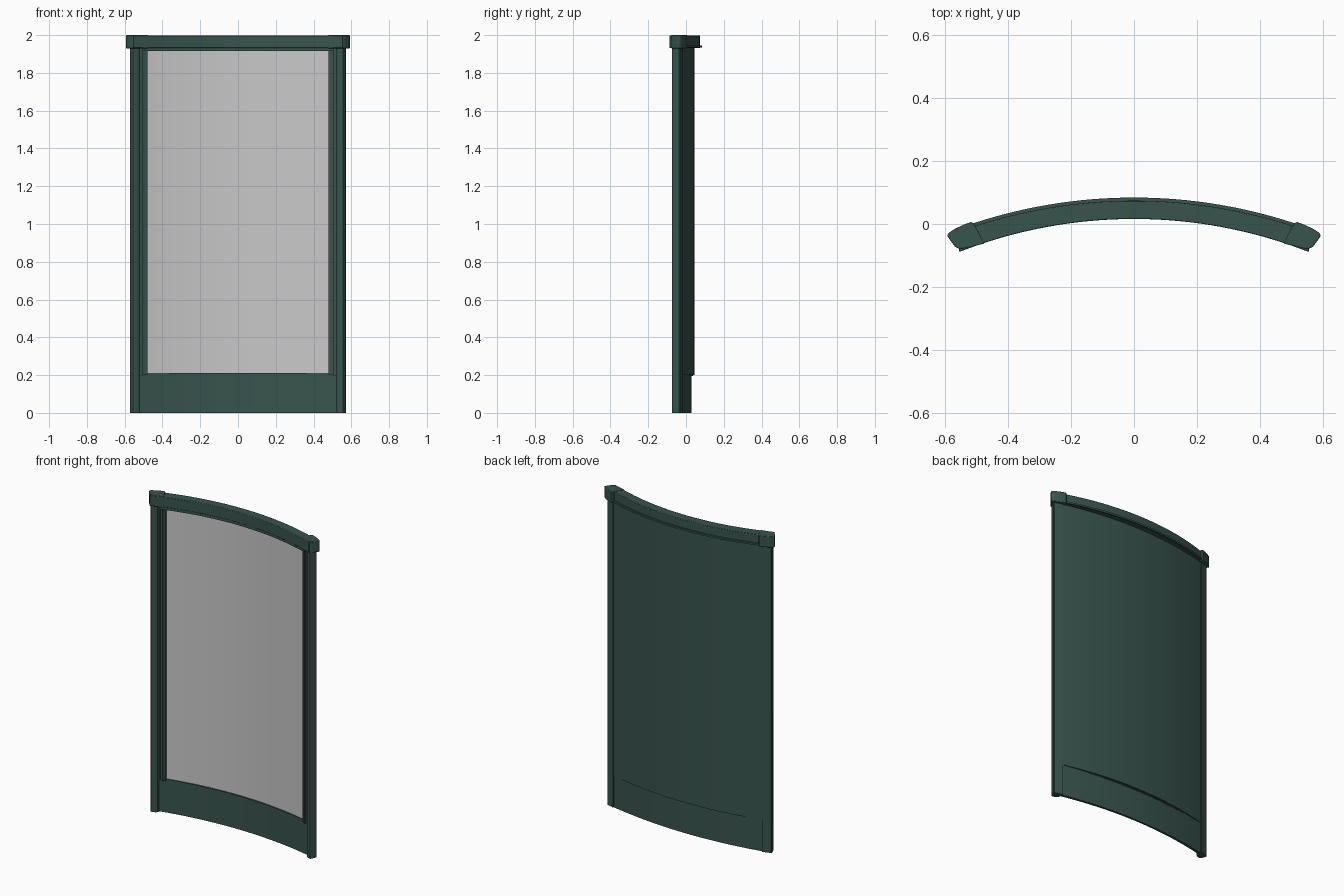
import bpy, bmesh, math

if "Cube" in bpy.data.objects:
    bpy.data.objects.remove(bpy.data.objects["Cube"])


def material(name, rgb):
    m = bpy.data.materials.new(name)
    m.diffuse_color = (*rgb, 1)
    m.use_nodes = True
    m.node_tree.nodes["Principled BSDF"].inputs["Base Color"].default_value = m.diffuse_color
    return m


GREEN = material("dark green", (0.040, 0.088, 0.076))
GREY = material("light grey", (0.58, 0.58, 0.58))


def prism(name, pts, z0, z1, mat=GREEN, bevel=0.0):
    """Extrude a plan outline from z0 to z1."""
    bm = bmesh.new()
    lo = [bm.verts.new((x, y, z0)) for x, y in pts]
    hi = [bm.verts.new((x, y, z1)) for x, y in pts]
    n = len(pts)
    bm.faces.new(lo)
    bm.faces.new(hi)
    for i in range(n):
        j = (i + 1) % n
        bm.faces.new((lo[i], lo[j], hi[j], hi[i]))
    bmesh.ops.recalc_face_normals(bm, faces=bm.faces)
    me = bpy.data.meshes.new(name)
    bm.to_mesh(me)
    bm.free()
    me.materials.append(mat)
    me.shade_smooth()
    me.set_sharp_from_angle(angle=math.radians(30))
    ob = bpy.data.objects.new(name, me)
    bpy.context.collection.objects.link(ob)
    if bevel:
        b = ob.modifiers.new("Bevel", "BEVEL")
        b.width = bevel
        b.segments = 2
        b.limit_method = 'ANGLE'
        b.angle_limit = math.radians(50)
    return ob


def arc(y0, r):
    """Shallow arc, y0 at the middle, falling towards both ends."""
    return lambda x: y0 - r + math.sqrt(r * r - x * x)


def slab(name, x0, x1, z0, z1, front, back, mat=GREEN, steps=32, bevel=0.0):
    xs = [x0 + (x1 - x0) * i / steps for i in range(steps + 1)]
    pts = [(x, front(x)) for x in xs] + [(x, back(x)) for x in reversed(xs)]
    return prism(name, pts, z0, z1, mat, bevel)


R = 2.08
# Curved back panel and the grey screen on its front
slab("back_panel", -0.565, 0.565, 0.2, 1.935, arc(0.033, R), arc(0.045, R))
slab("screen", -0.485, 0.485, 0.205, 1.92, arc(0.028, R), arc(0.034, R), GREY)

# Flatter skirt below the screen, with a thin sill
slab("lower_panel", -0.565, 0.565, 0.0, 0.2, arc(0.017, 2.3), arc(0.030, 2.55))
slab("sill", -0.505, 0.505, 0.196, 0.21, arc(0.017, 2.3), arc(0.036, R))

# Curved top rail, with back lip and front frame strip
slab("top_rail", -0.555, 0.555, 1.932, 1.998, arc(0.016, 1.52), arc(0.074, 1.63),
     bevel=0.003)
slab("rail_lip", -0.54, 0.54, 1.934, 1.945, arc(0.05, 1.63), arc(0.084, 1.63))
slab("top_frame", -0.505, 0.505, 1.915, 1.934, arc(0.018, 1.6), arc(0.036, R))

# Parts repeated on both sides
POST = [(0.52, -0.058), (0.526, -0.064), (0.534, -0.069), (0.555, -0.074),
        (0.560, -0.070), (0.573, -0.038), (0.570, -0.031), (0.520, -0.016)]
CAP = [(0.475, -0.062), (0.535, -0.077), (0.555, -0.079), (0.568, -0.072),
       (0.586, -0.048), (0.593, -0.036), (0.588, -0.028), (0.568, -0.015),
       (0.535, 0.000), (0.517, 0.006), (0.508, 0.002)]
for s, side in ((-1, "left"), (1, "right")):
    prism(side + "_post", [(s * x, y) for x, y in POST], 0.0, 1.935)
    prism(side + "_end_cap", [(s * x, y) for x, y in CAP], 1.93, 2.0, bevel=0.003)
    slab(side + "_jamb", s * 0.48, s * 0.505, 0.2, 1.935,
         arc(0.014, R), arc(0.036, R), steps=2)
    slab(side + "_seal", s * 0.492, s * 0.500, 0.2, 1.932,
         arc(0.008, R), arc(0.02, R), steps=1)
